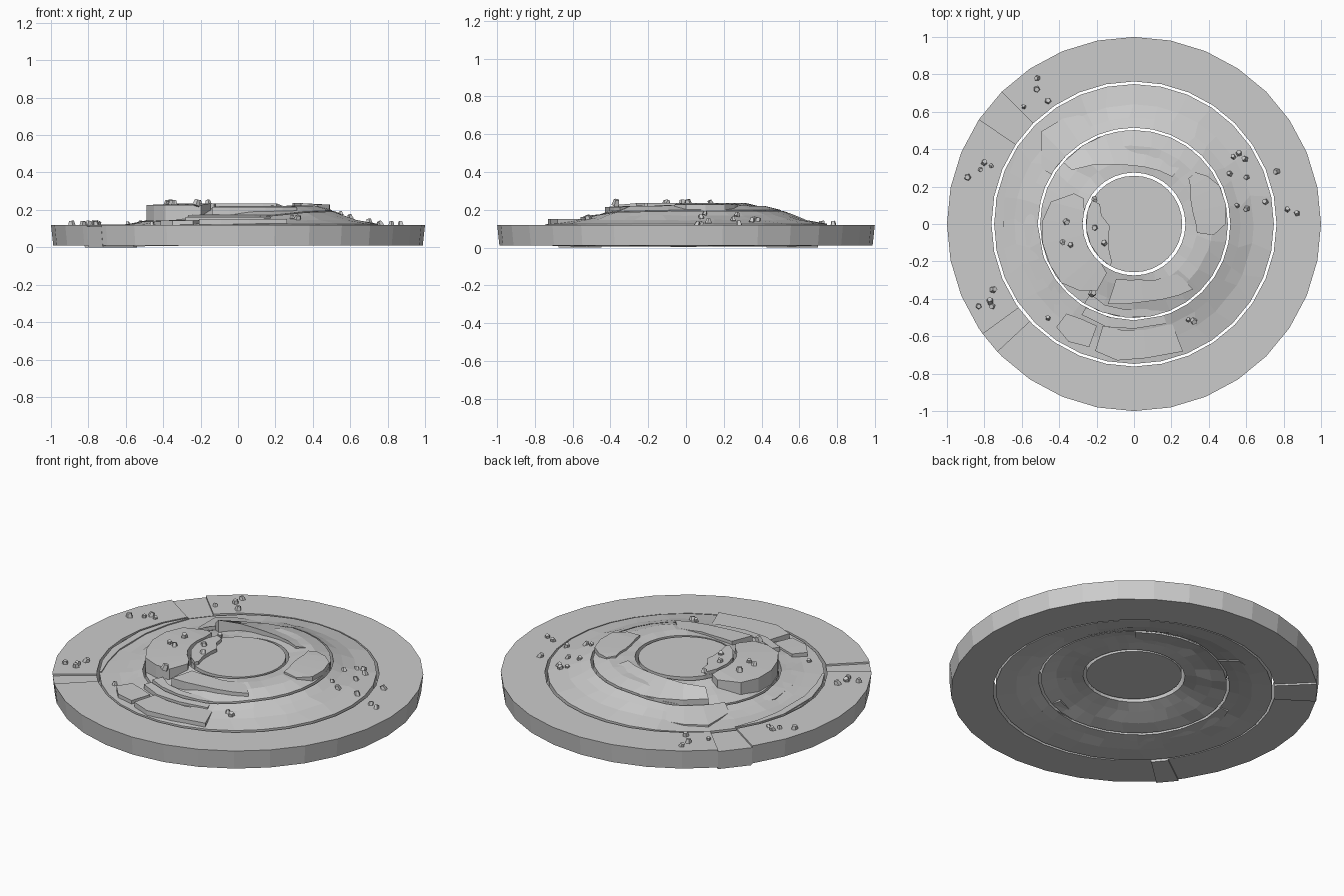
import bpy, bmesh, math, random
from mathutils import Vector, Euler

if "Cube" in bpy.data.objects:
    bpy.data.objects.remove(bpy.data.objects["Cube"])

random.seed(4)
stone = bpy.data.materials.new("stone_grey")
stone.diffuse_color = (0.6, 0.6, 0.6, 1)
stone.use_nodes = True
stone.node_tree.nodes["Principled BSDF"].inputs["Base Color"].default_value = stone.diffuse_color
THICK = 0.11

# Terrain height: one radial profile per 45 degrees, blended between them
RADII = [0.26, 0.39, 0.50, 0.62, 0.75]
PROFILES = [
    [.215, .228, .200, .150, .125],
    [.215, .228, .200, .150, .125],
    [.208, .222, .200, .150, .125],
    [.203, .182, .150, .125, .115],
    [.210, .165, .142, .115, .115],
    [.210, .165, .142, .118, .115],
    [.212, .185, .155, .138, .122],
    [.215, .226, .192, .150, .125]]


def radial(p, r):
    if r <= RADII[0]:
        return p[0]
    for i in range(4):
        if r <= RADII[i + 1]:
            t = (r - RADII[i]) / (RADII[i + 1] - RADII[i])
            return p[i] + (p[i + 1] - p[i]) * t
    return 0.12


def height(r, a):
    k = (a % 360) / 45
    i = int(k)
    t = k - i
    return radial(PROFILES[i % 8], r) * (1 - t) + radial(PROFILES[(i + 1) % 8], r) * t


def polar(r, a, z):
    a = math.radians(a)
    return (r * math.cos(a), r * math.sin(a), z)


def finish(name, bm):
    bmesh.ops.remove_doubles(bm, verts=bm.verts, dist=1e-5)
    bmesh.ops.recalc_face_normals(bm, faces=bm.faces)
    me = bpy.data.meshes.new(name)
    bm.to_mesh(me)
    bm.free()
    me.materials.append(stone)
    ob = bpy.data.objects.new(name, me)
    bpy.context.collection.objects.link(ob)
    return ob


def slab(name, rows, closed=False):
    """Solid from rows of (r, angle, z): top sheet, offset underside and side walls."""
    bm = bmesh.new()
    top = [[bm.verts.new(polar(*p)) for p in row] for row in rows]
    low = [[bm.verts.new(polar(p[0] * (.988 if p[0] > .98 else 1), p[1], p[2] - THICK))
            for p in row] for row in rows]
    n, m = len(rows), len(rows[0])
    for i in range(n if closed else n - 1):
        j = (i + 1) % n
        for k in range(m - 1):
            for s in (top, low):
                bm.faces.new((s[i][k], s[i][k + 1], s[j][k + 1], s[j][k]))
        for k in (0, m - 1):
            bm.faces.new((top[i][k], top[j][k], low[j][k], low[i][k]))
    if not closed:
        for i in (0, n - 1):
            for k in range(m - 1):
                bm.faces.new((top[i][k], top[i][k + 1], low[i][k + 1], low[i][k]))
    return finish(name, bm)


def strip(name, pts, z_in, z_out):
    """Raised terrace along an arc; pts are (angle, inner radius, outer radius)."""
    return slab(name, [[(ri, a, z_in), (ro, a, z_out)] for a, ri, ro in pts])


# Outer rim, split by the two river mouths
def rim(name, a0, a1, z):
    step = 11.25
    angs = [a0] + [k * step for k in range(60) if a0 + 1 < k * step < a1 - 1] + [a1]
    slab(name, [[(.762, a, z), (.985, a, z), (1.0, a, z)] for a in angs])


rim("rim_west", 146, 216, .12)
rim("rim_main", 223, 495, .12)
rim("river_mouth_north", 135, 146, .11)
rim("river_mouth_south", 216, 223, .11)


# Inner terrain rings, separated by narrow gaps
def terrain(name, radii, jitter):
    rows = []
    for i in range(32):
        a = i * 11.25
        row = []
        for k, r in enumerate(radii):
            inner = 0 < k < len(radii) - 1
            da = random.uniform(-3, 3) if inner else 0
            row.append((r, a + da, height(r, a) + (random.uniform(-jitter, jitter) if inner else 0)))
        rows.append(row)
    slab(name, rows, True)


terrain("lower_slope_ring", [.515, .57, .64, .748], .004)
terrain("upper_slope_ring", [.275, .34, .42, .502], .004)

# Flat centre disc
bm = bmesh.new()
bmesh.ops.create_cone(bm, cap_ends=True, segments=32, radius1=.258, radius2=.258, depth=THICK)
bmesh.ops.translate(bm, verts=bm.verts, vec=(0, 0, .215 - THICK / 2))
finish("centre_disc", bm)

# West plateau with its cliff, cut by the ring gap
strip("west_plateau", [(153, .30, .36), (165, .275, .46), (178, .275, .49), (192, .275, .50),
                       (206, .275, .50), (219, .275, .50), (231, .275, .46), (241, .30, .41)], .235, .226)
strip("west_plateau_centre", [(150, .21, .258), (165, .18, .258), (185, .13, .258),
                              (205, .15, .258), (225, .19, .258), (240, .235, .258)], .235, .235)

# River banks
strip("river_outer_bank", [(146, .74, .748), (157, .72, .748), (170, .705, .748), (190, .705, .748),
                           (203, .715, .748), (214, .735, .748)], .122, .122)
strip("river_inner_bank_north", [(112, .515, .64), (124, .515, .68), (135, .515, .70),
                                 (143, .515, .62), (149, .515, .575)], .165, .13)
strip("river_inner_bank_west", [(165, .515, .56), (180, .515, .59), (200, .515, .60),
                                (215, .515, .61), (228, .515, .60)], .137, .124)
strip("north_ridge", [(139, .44, .502), (123, .38, .502), (108, .335, .502), (95, .315, .502),
                      (80, .31, .502), (65, .315, .502), (51, .325, .502)], .235, .192)

# South terraces and east outcrop
strip("south_block", [(252, .31, .45), (264, .30, .43), (277, .30, .42), (290, .32, .43),
                      (302, .33, .45), (312, .36, .47)], .220, .215)
strip("south_step", [(238, .44, .502), (250, .46, .502), (265, .46, .502), (280, .46, .502),
                     (292, .45, .502)], .175, .172)
strip("south_upper_ledge", [(240, .515, .56), (255, .515, .57), (270, .515, .56), (288, .515, .56)], .165, .162)
strip("south_ledge", [(233, .60, .69), (241, .58, .72), (250, .58, .70)], .145, .142)
strip("south_lower_ledge", [(253, .57, .71), (263, .57, .735), (275, .57, .72), (291, .57, .73)], .152, .15)
strip("east_outcrop", [(-8, .34, .43), (0, .33, .49), (12, .32, .502), (24, .33, .502),
                       (33, .36, .47), (40, .38, .43)], .236, .228)

# Scattered rocks
SPOTS = [(-.52, .78), (-.52, .72), (-.46, .66), (-.59, .63), (-.89, .25), (-.80, .33), (-.82, .29),
         (-.76, .31), (-.75, -.35), (-.83, -.44), (-.77, -.41), (-.76, -.44), (-.46, -.50),
         (-.36, .01), (-.38, -.10), (-.34, -.11), (-.21, .13), (-.21, -.02), (-.16, -.10),
         (-.22, -.37), (.29, -.51), (.32, -.52), (.51, .27), (.56, .38), (.59, .35), (.53, .36),
         (.60, .25), (.76, .28), (.70, .12), (.60, .08), (.55, .10), (.82, .08), (.87, .06)]
for i, (x, y) in enumerate(SPOTS):
    r, a = math.hypot(x, y), math.degrees(math.atan2(y, x))
    z = .232 if (r < .5 and x < -.1) else height(r, a)
    bm = bmesh.new()
    bmesh.ops.create_cone(bm, cap_ends=True, segments=5, radius1=.02, radius2=.014, depth=.03)
    s = random.uniform(.65, 1.1)
    rot = Euler([random.uniform(-.4, .4), random.uniform(-.4, .4), random.uniform(0, 6)]).to_matrix()
    for v in bm.verts:
        v.co = rot @ (v.co * s) + Vector((x, y, z + .006))
    finish("rock_%02d" % i, bm)
